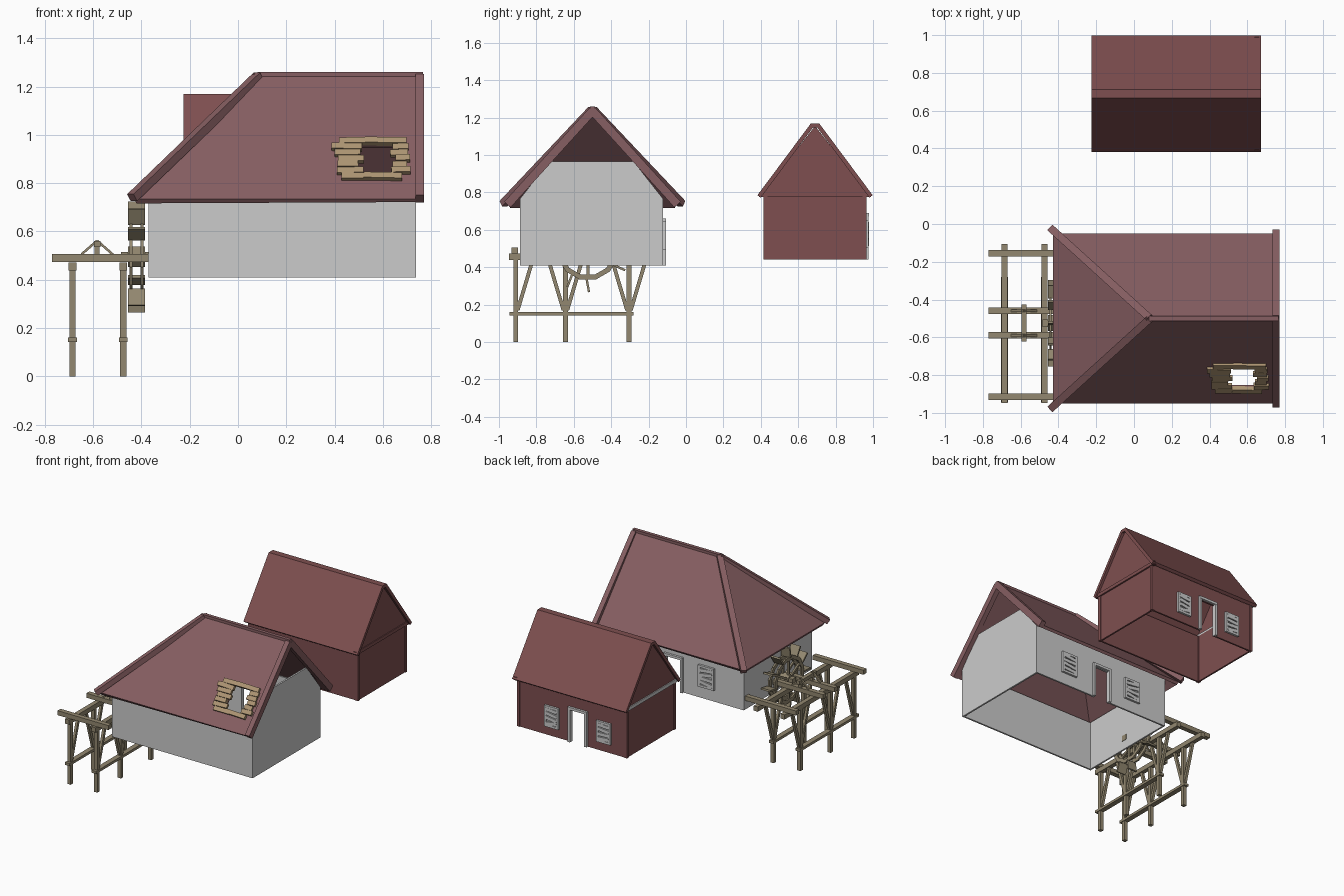
import bpy, bmesh, random
from math import atan2, cos, sin, pi
from mathutils import Vector, Matrix

if "Cube" in bpy.data.objects:
    bpy.data.objects.remove(bpy.data.objects["Cube"])

random.seed(4)


def material(name, r, g, b):
    m = bpy.data.materials.new(name)
    m.diffuse_color = (r, g, b, 1)
    m.use_nodes = True
    m.node_tree.nodes["Principled BSDF"].inputs["Base Color"].default_value = m.diffuse_color
    return m


ROOF = material("house_red", .24, .113, .122)
BARN = material("barn_red", .21, .078, .08)
WOOD = material("old_wood", .29, .245, .16)
PLANK = material("plank_wood", .42, .3, .17)


def finish(bm, name, mat=None):
    me = bpy.data.meshes.new(name)
    bm.to_mesh(me)
    bm.free()
    ob = bpy.data.objects.new(name, me)
    bpy.context.collection.objects.link(ob)
    if mat:
        me.materials.append(mat)
    return ob


def add_box(bm, c, size, rot=Matrix()):
    m = Matrix.Translation(c) @ rot.to_4x4() @ Matrix.Diagonal((*size, 1))
    bmesh.ops.create_cube(bm, size=1, matrix=m)


def add_beam(bm, p, q, w, h):
    p, q = Vector(p), Vector(q)
    rot = (q - p).to_track_quat('X', 'Z').to_matrix()
    add_box(bm, (p + q) / 2, ((q - p).length, w, h), rot)


def shell(name, verts, faces, mat, thick):
    bm = bmesh.new()
    vs = [bm.verts.new(v) for v in verts]
    for f in faces:
        bm.faces.new([vs[i] for i in f])
    ob = finish(bm, name, mat)
    mod = ob.modifiers.new("thickness", 'SOLIDIFY')
    mod.thickness, mod.offset, mod.use_even_offset = thick, -1, True
    return ob


def cut(ob, c, size, rot=Matrix()):
    bm = bmesh.new()
    add_box(bm, c, size, rot)
    cutter = finish(bm, ob.name + "_cutter")
    cutter.hide_render = True
    cutter.hide_set(True)
    mod = ob.modifiers.new("opening", 'BOOLEAN')
    mod.object, mod.operation, mod.solver = cutter, 'DIFFERENCE', 'EXACT'


def walls(x0, x1, y0, y1, z0, z1, extra=(), right=(1, 2, 6, 5)):
    verts = [(x, y, z) for z in (z0, z1) for x, y in ((x0, y0), (x1, y0), (x1, y1), (x0, y1))]
    return verts + list(extra), [(0, 1, 5, 4), right, (2, 3, 7, 6), (3, 0, 4, 7)]


# Boarded window facing +y
def window(name, x, y, z, w=.125, h=.155):
    bm = bmesh.new()
    for s in (-1, 1):
        add_box(bm, (x + s * (w / 2 - .008), y, z), (.016, .03, h))
        add_box(bm, (x, y, z + s * (h / 2 - .008)), (w, .03, .016))
    add_box(bm, (x, y, z), (w - .02, .012, h - .02))
    for i in range(4):
        r = Matrix.Rotation(random.uniform(-.18, .18), 3, 'Y')
        add_box(bm, (x, y + .01, z + (i - 1.5) * .031), (w - .025, .012, .024), r)
    finish(bm, name)


# Door opening with frame
def door(wall, name, x, y, z0, w=.15, h=.25):
    cut(wall, (x, y, z0 + h / 2 - .02), (w - .03, .1, h))
    bm = bmesh.new()
    for s in (-1, 1):
        add_box(bm, (x + s * (w / 2 - .009), y, z0 + h / 2), (.018, .03, h))
    add_box(bm, (x, y, z0 + h - .009), (w, .032, .018))
    finish(bm, name)


# House walls, open at the bottom, gable cut off level below the ridge
v, f = walls(-.37, .737, -.888, -.122, .41, .765,
             [(.737, -.73, .965), (.737, -.28, .965)], (1, 2, 6, 9, 8, 5))
house = shell("house_walls", v, f, None, .012)
door(house, "house_door_frame", .18, -.122, .41)
for i, x in enumerate((.46, -.08)):
    window(f"house_window_{i}", x, -.122, .57)

# House roof, hipped on the left
roof = shell("house_roof",
             [(.08, -.5, 1.255), (.765, -.5, 1.255), (-.43, -.95, .735), (.765, -.95, .735),
              (-.43, -.05, .735), (.765, -.05, .735)],
             [(2, 3, 1, 0), (0, 1, 5, 4), (4, 2, 0)], ROOF, .02)
bm = bmesh.new()
add_beam(bm, (.08, -.5, 1.249), (.765, -.5, 1.249), .025, .02)
for s in (-1, 1):
    add_beam(bm, (.752, -.5, 1.236), (.752, -.5 + s * .455, .735), .035, .045)
    add_beam(bm, (.085, -.5, 1.243), (-.438, -.5 + s * .475, .74), .04, .035)
finish(bm, "house_roof_trim", ROOF)

# Hole in the front slope, ringed by broken planks
slope = Matrix.Rotation(atan2(.52, .45), 3, 'X')


def on_roof(x, z):
    return Vector((x, -.5 - (1.255 - z) * .45 / .52, z)) + slope @ Vector((0, 0, .006))


cut(roof, on_roof(.575, .895), (.155, .17, .12), slope)
bm = bmesh.new()
for i in range(7):
    z = .822 + i * .0245
    if i in (0, 6):
        spans = [(.42, .56), (.53, .69)]
    else:
        spans = [(.40, .51), (.64, .71)]
    for a, b in spans:
        a, b = a + random.uniform(-.015, .015), b + random.uniform(-.015, .015)
        tilt = slope @ Matrix.Rotation(random.uniform(-.05, .05), 3, 'Z')
        add_box(bm, on_roof((a + b) / 2, z), (b - a, .03, random.uniform(.015, .028)), tilt)
finish(bm, "roof_hole_planks", PLANK)

# Barn walls, corner posts and openings
v, f = walls(-.205, .65, .418, .962, .44, .785)
barn = shell("barn_walls", v, f, BARN, .012)
door(barn, "barn_door_frame", .175, .962, .44)
for i, x in enumerate((.38, -.03)):
    window(f"barn_window_{i}", x, .962, .578, .11, .15)
bm = bmesh.new()
for x in (-.2, .645):
    for y in (.425, .955):
        add_box(bm, (x, y, .613), (.022, .022, .346))
add_box(bm, (.65, .69, .787), (.022, .6, .024))
finish(bm, "barn_frame", BARN)
bm = bmesh.new()
add_box(bm, (-.205, .69, .787), (.022, .59, .024))
finish(bm, "barn_left_tie_beam")

# Barn roof with flat ridge and gable panels
profile = [(.382, .785), (.667, 1.168), (.713, 1.168), (.998, .785)]
v = [(x, y, z) for y, z in profile for x in (-.225, .672)]
shell("barn_roof", v, [(2 * i, 2 * i + 1, 2 * i + 3, 2 * i + 2) for i in range(3)], BARN, .022)
for name, x, face in (("right", .655, (0, 1, 2)), ("left", -.21, (2, 1, 0))):
    shell(f"barn_gable_{name}", [(x, .395, .78), (x, .985, .78), (x, .69, 1.155)], [face], BARN, .01)

# Timber trestle carrying the channel
bm = bmesh.new()
for x in (-.685, -.475):
    for y, sides in ((-.91, (1,)), (-.645, (-1, 1)), (-.305, (-1, 1))):
        add_box(bm, (x, y, .23), (.026, .026, .46))
        for s in sides:
            add_beam(bm, (x, y + s * .01, .17), (x, y + s * .095, .455), .018, .02)
    add_box(bm, (x, -.612, .152), (.036, .665, .018))
    add_box(bm, (x, -.527, .455), (.032, .84, .034))
for y in (-.155, -.46, -.59, -.915):
    add_box(bm, (-.57, y, .49), (.4, .034, .032))
finish(bm, "trestle", WOOD)

# Small winch on top of the trestle
bm = bmesh.new()
for y in (-.46, -.59):
    for dx in (-.065, .065):
        add_beam(bm, (-.583 + dx, y, .505), (-.583, y, .562), .014, .01)
    add_beam(bm, (-.583, y, .5), (-.583, y, .56), .024, .02)
add_box(bm, (-.583, -.525, .548), (.026, .195, .026))
finish(bm, "winch", WOOD)

# Broken water wheel on the left wall
bm = bmesh.new()
hub = Vector((-.42, -.525, .495))
add_box(bm, hub, (.13, .04, .04))
add_box(bm, hub, (.07, .06, .06), Matrix.Rotation(pi / 4, 3, 'X'))
N = 12
for k in range(N):
    rot = Matrix.Rotation(2 * pi * k / N, 3, 'X')
    for dx in (-.022, .022):
        off = Vector((dx, 0, 0))
        add_box(bm, hub + rot @ (off + Vector((0, 0, .148))), (.012, .085, .026), rot)
        if k % 2 == 0:
            add_box(bm, hub + rot @ (off + Vector((0, 0, .075))), (.012, .016, .15), rot)
    if k not in (4, 7):
        tilt = rot @ Matrix.Rotation(random.uniform(-.2, .2), 3, 'X')
        add_box(bm, hub + rot @ Vector((0, 0, .193)), (.072, .012, .072), tilt)
finish(bm, "water_wheel", WOOD)
